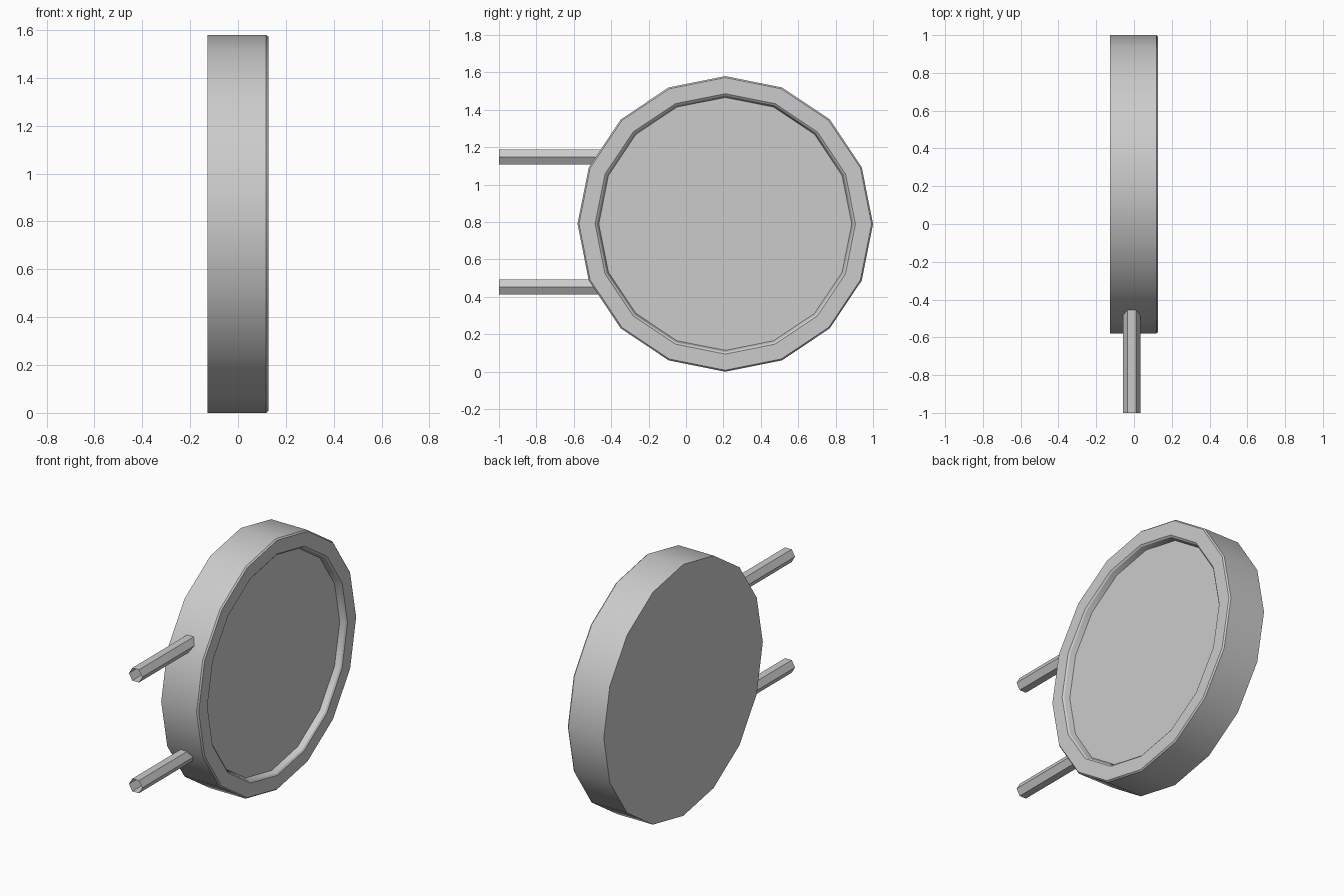
import bpy
import bmesh
from math import pi, sin, cos, radians

if "Cube" in bpy.data.objects:
    bpy.data.objects.remove(bpy.data.objects["Cube"])

CY, CZ = 0.21, 0.79      # disc centre
SIDES = 16


def finish(name, bm):
    bmesh.ops.recalc_face_normals(bm, faces=bm.faces)
    mesh = bpy.data.meshes.new(name)
    bm.to_mesh(mesh)
    bm.free()
    ob = bpy.data.objects.new(name, mesh)
    bpy.context.collection.objects.link(ob)
    bpy.ops.object.select_all(action='DESELECT')
    ob.select_set(True)
    bpy.context.view_layer.objects.active = ob
    bpy.ops.object.shade_smooth_by_angle(angle=radians(30))
    return ob


def bridge(bm, rings):
    for a, b in zip(rings, rings[1:]):
        n = len(a)
        for i in range(n):
            j = (i + 1) % n
            bm.faces.new((a[i], a[j], b[j], b[i]))


def lathe_disc(name, profile):
    """Closed disc around the x axis from (x, radius) points."""
    bm = bmesh.new()
    rings = [[bm.verts.new((x, CY + r * cos(2 * pi * i / SIDES), CZ + r * sin(2 * pi * i / SIDES)))
              for i in range(SIDES)] for x, r in profile]
    bridge(bm, rings)
    bm.faces.new(rings[0])
    bm.faces.new(rings[-1])
    return finish(name, bm)


def rod(name, z):
    """Six-sided rod along y with an open outer end."""
    bm = bmesh.new()
    rings = [[bm.verts.new((-0.012 + 0.046 * cos(pi * i / 3), y, z + 0.046 * sin(pi * i / 3)))
              for i in range(6)] for y in (-1.0, -0.42)]
    bridge(bm, rings)
    ob = finish(name, bm)
    # open tube: make sure the normals point away from the rod axis
    p = ob.data.polygons[0]
    if p.normal.x * (p.center.x + 0.012) + p.normal.z * (p.center.z - z) < 0:
        ob.data.flip_normals()
    return ob


# disc housing: flat back, chamfered rim, shallow recessed face
lathe_disc("disc_housing", [
    (-0.128, 0.79), (0.118, 0.79), (0.127, 0.782),
    (0.127, 0.696), (0.119, 0.686), (0.087, 0.676),
])

# mounting rods
rod("upper_rod", 1.148)
rod("lower_rod", 0.452)
